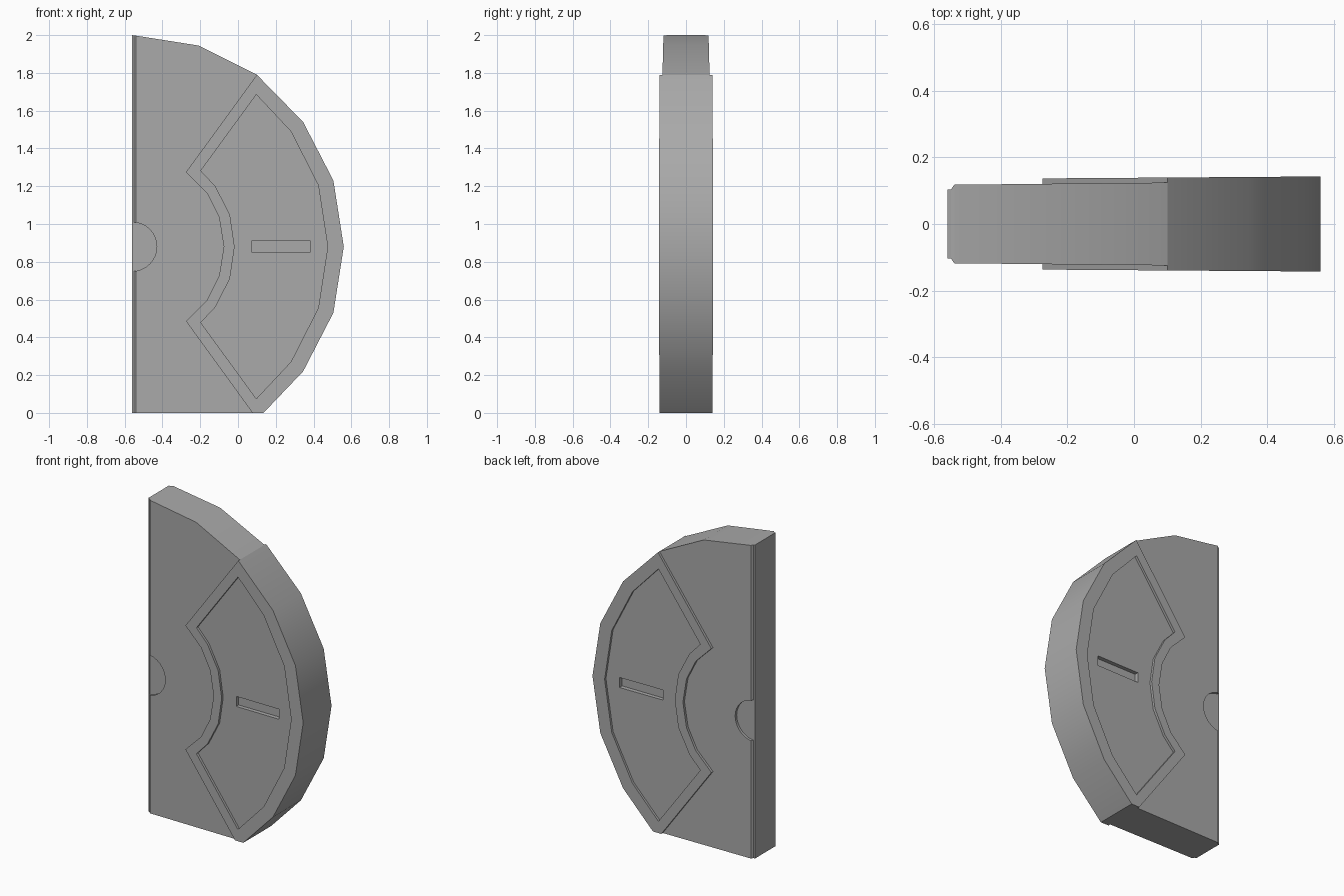
import bpy, bmesh, math

cube = bpy.data.objects.get("Cube")
if cube:
    bpy.data.objects.remove(cube, do_unlink=True)

grey = bpy.data.materials.new("mid grey")
grey.use_nodes = True
grey.diffuse_color = (0.4, 0.4, 0.4, 1)
grey.node_tree.nodes["Principled BSDF"].inputs["Base Color"].default_value = (0.4, 0.4, 0.4, 1)

MID = 0.88      # height of the wheel centre
LEFT = -0.56    # flat side of the half wheel


def prism(name, outline, front, back):
    """Extrude an x-z outline between two depths given as functions of x."""
    bm = bmesh.new()
    a = [bm.verts.new((x, front(x), z)) for x, z in outline]
    b = [bm.verts.new((x, back(x), z)) for x, z in outline]
    bm.faces.new(a)
    bm.faces.new(b)
    n = len(a)
    for i in range(n):
        j = (i + 1) % n
        bm.faces.new((a[i], a[j], b[j], b[i]))
    bmesh.ops.recalc_face_normals(bm, faces=bm.faces)
    me = bpy.data.meshes.new(name)
    bm.to_mesh(me)
    bm.free()
    me.materials.append(grey)
    ob = bpy.data.objects.new(name, me)
    bpy.context.collection.objects.link(ob)
    return ob


def slab(name, outline, half):
    return prism(name, outline, lambda x: -half(x), half)


def engrave(ob, outline, floor):
    """Sink an outline into both broad faces down to the floor depth."""
    for s in (-1, 1):
        cutter = prism("cutter", outline, lambda x: s * floor(x), lambda x: s * 0.3)
        cutter.hide_render = True
        mod = ob.modifiers.new("recess", 'BOOLEAN')
        mod.operation, mod.solver, mod.object = 'DIFFERENCE', 'EXACT', cutter
        bpy.context.view_layer.objects.active = ob
        bpy.ops.object.modifier_apply(modifier=mod.name)
        bpy.data.objects.remove(cutter, do_unlink=True)


def mirrored(pts):
    """Continue an upper run of points, ending on the centre line, downwards."""
    return pts + [(x, 2 * MID - z) for x, z in reversed(pts[:-1])]


def plate(x):
    return 0.118 + 0.01 * (x + 0.54)


def raised(x):
    return 0.137 + 0.007 * (x + 0.27)


# Shared inner arc where the raised sector meets the hub plate
inner = mirrored([(-0.275, 1.275), (-0.165, 1.165), (-0.1, 1.035), (-0.075, MID)])
tip, foot = (0.1, 1.79), (0.077, 0)

# Thin hub plate with a stepped edge along the flat side
hub = slab("hub_plate", [(-0.54, 0), (-0.54, 1.997), (-0.21, 1.945), tip] + inner + [foot], plate)
edge = slab("edge_chamfer", [(-0.55, 0), (-0.55, 1.998), (-0.54, 1.997), (-0.54, 0)],
            lambda x: 0.104 if x < -0.545 else 0.118)
lip = slab("edge_lip", [(LEFT, 0), (LEFT, 2), (-0.55, 1.998), (-0.55, 0)], lambda x: 0.104)

# Half-round axle recess
circle = [(LEFT + 0.13 * math.cos(math.tau * i / 32), MID + 0.13 * math.sin(math.tau * i / 32))
          for i in range(32)]
for part in (hub, edge):
    engrave(part, circle, lambda x: 0.103)

# Raised sector with faceted outer rim
rim = [tip, (0.345, 1.54), (0.505, 1.23), (0.56, MID), (0.505, 0.53), (0.345, 0.22), (0.135, 0)]
sector = slab("raised_sector", rim + [foot] + inner[::-1], raised)

# Sunken panel, then the narrow slot in it
outer_edge = mirrored([(0.097, 1.685), (0.28, 1.49), (0.425, 1.205), (0.475, MID)])
inner_edge = mirrored([(-0.197, 1.282), (-0.12, 1.2), (-0.043, 1.05), (-0.018, MID)])
engrave(sector, outer_edge + inner_edge[::-1], plate)
engrave(sector, [(0.075, 0.848), (0.38, 0.848), (0.38, 0.912), (0.075, 0.912)], lambda x: 0.1)

# Soft shading on the rim, crisp edges elsewhere
bpy.ops.object.select_all(action='DESELECT')
for part in (hub, edge, lip, sector):
    part.select_set(True)
bpy.context.view_layer.objects.active = sector
bpy.ops.object.shade_smooth_by_angle(angle=math.radians(30))
